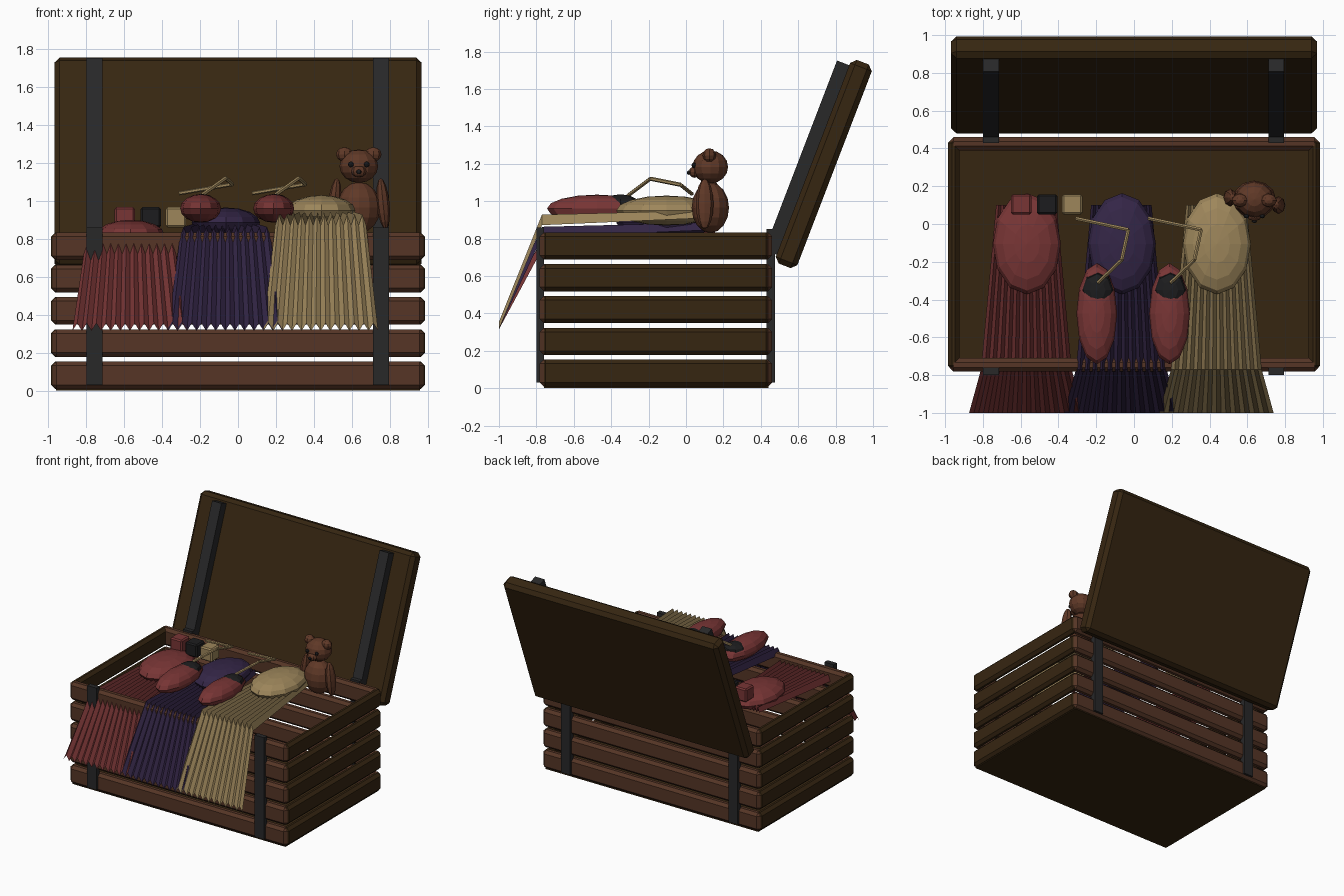
import bpy, bmesh, math
from mathutils import Vector, Matrix

if "Cube" in bpy.data.objects:
    bpy.data.objects.remove(bpy.data.objects["Cube"])


def mat(name, r, g, b):
    m = bpy.data.materials.new(name)
    m.diffuse_color = (r, g, b, 1)
    m.use_nodes = True
    m.node_tree.nodes["Principled BSDF"].inputs["Base Color"].default_value = m.diffuse_color
    return m


BROWN = mat("slat_brown", .092, .036, .019)
OLIVE = mat("dark_wood", .037, .019, .0056)
IRON = mat("iron_grey", .021, .021, .022)
RED = mat("faded_red", .19, .036, .036)
BLUE = mat("dark_violet", .034, .019, .062)
SAND = mat("sand", .34, .24, .105)
FUR = mat("fur_brown", .115, .04, .02)
BLACK = mat("black", .012, .012, .013)


def finish(name, bm, material):
    bmesh.ops.recalc_face_normals(bm, faces=bm.faces)
    me = bpy.data.meshes.new(name)
    bm.to_mesh(me)
    bm.free()
    me.materials.append(material)
    ob = bpy.data.objects.new(name, me)
    bpy.context.collection.objects.link(ob)
    return ob


def box(name, lo, hi, material, bevel=0.0, rot=None):
    lo, hi = Vector(lo), Vector(hi)
    bm = bmesh.new()
    bmesh.ops.create_cube(bm, size=1)
    bmesh.ops.scale(bm, vec=hi - lo, verts=bm.verts)
    if bevel:
        bmesh.ops.bevel(bm, geom=bm.edges[:], offset=bevel, segments=1, affect='EDGES')
    bmesh.ops.translate(bm, vec=(lo + hi) / 2, verts=bm.verts)
    if rot:
        bmesh.ops.transform(bm, matrix=rot, verts=bm.verts)
    return finish(name, bm, material)


def ball(name, centre, radii, material, seg=12, rings=8, tilt=0.0):
    bm = bmesh.new()
    bmesh.ops.create_uvsphere(bm, u_segments=seg, v_segments=rings, radius=1)
    m = (Matrix.Translation(centre) @ Matrix.Rotation(tilt, 4, 'Y')
         @ Matrix.Diagonal((*radii, 1)))
    bmesh.ops.transform(bm, matrix=m, verts=bm.verts)
    return finish(name, bm, material)


def rod(name, points, r, material):
    bm = bmesh.new()
    for a, b in zip(points, points[1:]):
        a, b = Vector(a), Vector(b)
        d = b - a
        m = Matrix.Translation((a + b) / 2) @ d.to_track_quat('Z', 'Y').to_matrix().to_4x4()
        bmesh.ops.create_cone(bm, cap_ends=True, segments=6, radius1=r, radius2=r,
                              depth=d.length, matrix=m)
    return finish(name, bm, material)


# crate walls: five rows of chamfered slats
for i in range(5):
    z0 = .008 + i * .17
    z1 = z0 + .145
    box(f"front_slat_{i}", (-.978, -.782, z0), (.978, -.71, z1), BROWN, .022)
    box(f"back_slat_{i}", (-.978, .39, z0), (.978, .46, z1), BROWN, .022)
    for s, side in ((-1, "left"), (1, "right")):
        xs = sorted((s * .925, s * .986))
        box(f"{side}_slat_{i}", (xs[0], -.772, z0), (xs[1], .45, z1), OLIVE, .022)

# floor board
box("floor", (-.96, -.76, 0), (.96, .44, .04), OLIVE)

# lid, tilted back (local z runs up the lid, local y through its thickness)
TILT = Matrix.Rotation(math.radians(-21), 4, 'X')
box("lid", (-.968, .196, .80), (.968, .32, 1.966), OLIVE, .028, TILT)

# iron straps on crate and lid
for x, side in ((-.757, "left"), (.753, "right")):
    box(f"{side}_front_strap", (x - .042, -.80, .03), (x + .042, -.76, .86), IRON)
    box(f"{side}_back_strap", (x - .042, .43, .03), (x + .042, .477, .85), IRON)
    box(f"{side}_lid_strap", (x - .042, .126, .84), (x + .042, .20, 1.925), IRON)
    bpy.context.collection.objects[f"{side}_lid_strap"].data.transform(TILT)

# pleated garments hanging over the front edge, each with a rounded bundle
PLEATS = 12
for i, (name, m) in enumerate((("red", RED), ("violet", BLUE), ("sand", SAND))):
    cx, dz = -.57 + .503 * i, .065 * i
    rows = ((.10, .80 + dz, .16, .02), (-.77, .77 + dz, .24, .028), (-1.0, .335, .303, .02))
    bm = bmesh.new()
    grid = []
    for y, z, hw, amp in rows:
        grid.append([bm.verts.new((cx + hw * (k / PLEATS - 1), y,
                                   z + amp * (1 if k % 2 else -1)))
                     for k in range(2 * PLEATS + 1)])
    for a, b in zip(grid, grid[1:]):
        for k in range(2 * PLEATS):
            bm.faces.new((a[k], a[k + 1], b[k + 1], b[k]))
    finish(f"{name}_pleats", bm, m)
    ball(f"{name}_bundle", (cx + .003, -.105, .82 + dz), (.18, .268, .08), m)

# pair of rounded bundles with dark caps and bent handles
for dx, side in ((0, "left"), (.385, "right")):
    ball(f"{side}_pouch", (-.197 + dx, -.475, .96), (.108, .268, .075), RED)
    ball(f"{side}_cap", (-.193 + dx, -.35, .985), (.085, .10, .052), BLACK, 8, 6)
    rod(f"{side}_handle", [(-.19 + dx, -.31, 1.03), (-.065 + dx, -.19, 1.12),
                           (-.03 + dx, -.03, 1.088), (-.31 + dx, .03, 1.04)], .011, SAND)

# toy blocks
for x, m, name in ((-.597, RED, "red"), (-.46, BLACK, "black"), (-.327, SAND, "sand")):
    box(f"{name}_block", (x - .054, .05, .86), (x + .054, .157, .967), m, .01)

# toy bear
bx, by = .637, .13
ball("bear_body", (bx, by, .965), (.115, .10, .135), FUR)
ball("bear_head", (bx, by, 1.183), (.102, .095, .088), FUR)
ball("bear_muzzle", (bx, by - .085, 1.155), (.04, .03, .03), FUR, 8, 6)
ball("bear_nose", (bx, by - .115, 1.153), (.014, .01, .012), BLACK, 8, 6)
for s, side in ((-1, "left"), (1, "right")):
    ball(f"bear_{side}_ear", (bx + s * .076, by - .005, 1.245), (.044, .036, .038), FUR, 8, 6)
    ball(f"bear_{side}_arm", (bx + s * .128, by - .01 - s * .02, .985),
         (.034, .047, .135), FUR, 8, 8, -s * .1)
    ball(f"bear_{side}_eye", (bx + s * .042, by - .088, 1.192), (.015, .012, .015), BLACK, 8, 6)
